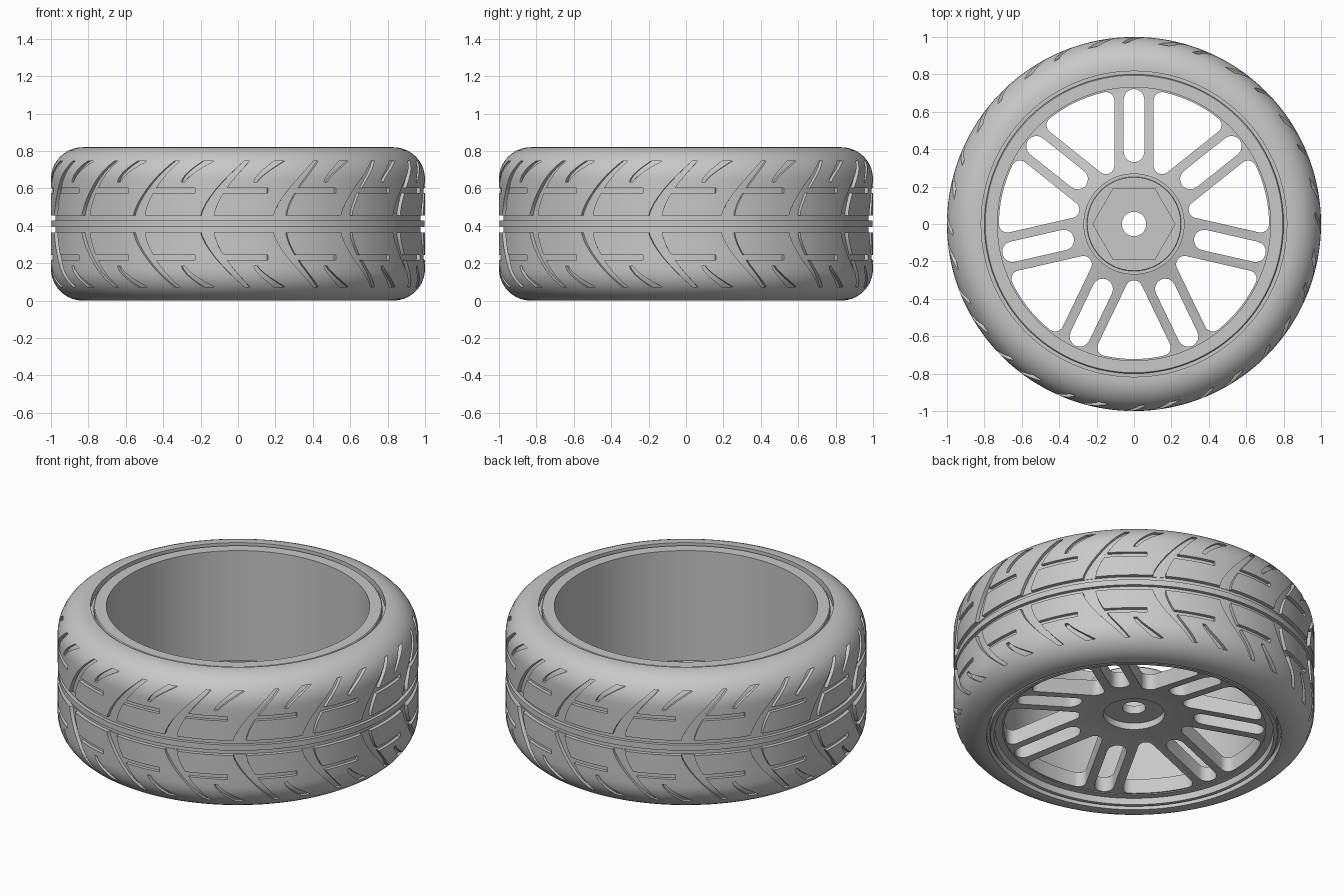
import bpy, bmesh, math
from math import pi, sin, cos, asin, sqrt

old = bpy.data.objects.get("Cube")
if old:
    bpy.data.objects.remove(old)

MID = 0.41        # height of the tyre's centre line
TREADS = 16
PAIRS = 7         # spoke pairs

grey = bpy.data.materials.new("light_grey")
grey.use_nodes = True
grey.diffuse_color = (0.58, 0.58, 0.58, 1)
grey.node_tree.nodes["Principled BSDF"].inputs["Base Color"].default_value = grey.diffuse_color


def loft(bm, loops, ring=False):
    """Skin closed loops of points; cap the ends unless they form a ring."""
    rows = [[bm.verts.new(p) for p in loop] for loop in loops]
    n = len(rows[0])
    for i in range(len(rows) if ring else len(rows) - 1):
        a, b = rows[i], rows[(i + 1) % len(rows)]
        for j in range(n):
            k = (j + 1) % n
            bm.faces.new((a[j], a[k], b[k], b[j]))
    if not ring:
        bm.faces.new(rows[0])
        bm.faces.new(rows[-1])


def finish(bm, name):
    bmesh.ops.recalc_face_normals(bm, faces=bm.faces)
    mesh = bpy.data.meshes.new(name)
    bm.to_mesh(mesh)
    bm.free()
    mesh.materials.append(grey)
    ob = bpy.data.objects.new(name, mesh)
    bpy.context.collection.objects.link(ob)
    return ob


def lathe(name, profile, segments=192):
    bm = bmesh.new()
    angles = [2 * pi * i / segments for i in range(segments)]
    loft(bm, [[(r * cos(a), r * sin(a), z) for r, z in profile] for a in angles], True)
    return finish(bm, name)


def activate(ob):
    bpy.ops.object.select_all(action='DESELECT')
    ob.select_set(True)
    bpy.context.view_layer.objects.active = ob


def cut(ob, cutter):
    cutter.hide_render = True
    mod = ob.modifiers.new("cut", 'BOOLEAN')
    mod.operation = 'DIFFERENCE'
    mod.solver = 'EXACT'
    mod.object = cutter
    activate(ob)
    bpy.ops.object.modifier_apply(modifier=mod.name)
    bpy.data.objects.remove(cutter)


def smooth(ob):
    activate(ob)
    bpy.ops.object.shade_smooth_by_angle(angle=math.radians(32))


def tyre_radius(z):
    d = max(abs(z - MID) - 0.24, 0)
    return 0.83 + sqrt(max(0.17 ** 2 - d * d, 0))


# Tyre: rounded shoulders, centre channel with a thin rib, bead seats
shoulder = [(0.83 + 0.17 * sin(t), 0.65 + 0.17 * cos(t)) for t in [pi / 2 * i / 10 for i in range(11)]]
upper = [(0.79, 0.78), (0.817, 0.78), (0.817, 0.82)] + shoulder
upper += [(1, 0.59), (1, 0.52), (1, 0.455), (0.977, 0.455), (0.977, 0.427), (0.997, 0.427)]
lower = [(r, 2 * MID - z) for r, z in reversed(upper)]
tyre = lathe("tyre", upper + lower)


# Tread grooves: swept strips that follow the tyre's surface
def groove(bm, start, side, u0, u1, v0, v1, w0, w1, rows=9, cols=7):
    loops = []
    for i in range(rows):
        t = i / (rows - 1)
        u = start + u0 + (u1 - u0) * t ** 1.5
        w = w0 + (w1 - w0) * t
        z = MID + side * (v0 + (v1 - v0) * t)
        r = tyre_radius(z)
        across = [u + w * j / (cols - 1) for j in range(cols)]
        loops.append([((r - 0.02) * cos(a), (r - 0.02) * sin(a), z) for a in across] +
                     [((r + 0.04) * cos(a), (r + 0.04) * sin(a), z) for a in reversed(across)])
    loft(bm, loops)


slants, bars = bmesh.new(), bmesh.new()
for i in range(TREADS):
    start = -pi / 2 - 0.205 + 2 * pi * i / TREADS
    for side in (1, -1):
        groove(slants, start, side, 0, 0.24, 0.03, 0.336, 0.075, 0.03)
        groove(slants, start, side, 0.29, 0.405, 0.225, 0.336, 0.02, 0.06)
        groove(bars, start, side, 0.105, 0.105, 0.165, 0.192, 0.26, 0.26, rows=2)
cut(tyre, finish(slants, "slant_cutter"))
cut(tyre, finish(bars, "bar_cutter"))
smooth(tyre)

# Rim barrel with flat lips
rim = lathe("rim_barrel", [
    (0.73, 0.812), (0.795, 0.812), (0.80, 0.807), (0.80, 0.013),
    (0.795, 0.008), (0.775, 0.008), (0.77, 0.045), (0.73, 0.045)])
smooth(rim)

# Dished spoke plate with the hub boss on its inner side
plate = lathe("spoke_plate", [
    (0.065, 0.30), (0.25, 0.30), (0.252, 0.285), (0.27, 0.285), (0.27, 0.235),
    (0.70, 0.14), (0.74, 0.14), (0.74, 0.05), (0.70, 0.05), (0.25, 0.14),
    (0.17, 0.14), (0.17, 0.18), (0.065, 0.18)])


def prism(bm, points, turn, z0, z1):
    c, s = cos(turn), sin(turn)
    loft(bm, [[(x * c - y * s, x * s + y * c, z) for x, y in points] for z in (z0, z1)])


def arc(cx, cy, r, a0, a1, n=8):
    return [(cx + r * cos(a0 + (a1 - a0) * i / n), cy + r * sin(a0 + (a1 - a0) * i / n))
            for i in range(n + 1)]


# Slot in each spoke pair and rounded window between pairs
half = pi / PAIRS
edge, fillet, outer = 0.105, 0.045, 0.722
slot = arc(0.667, 0, 0.055, -pi / 2, pi / 2) + arc(0.385, 0, 0.055, pi / 2, 3 * pi / 2)
reach = outer - fillet
ca = half - asin((edge + fillet) / reach)
n = half + pi / 2
window = arc((edge + fillet) / sin(half), 0, fillet, n, 2 * pi - n)
window += arc(reach * cos(ca), -reach * sin(ca), fillet, -n, -ca)
window += arc(0, 0, outer, -ca, ca, 12)[1:-1]
window += arc(reach * cos(ca), reach * sin(ca), fillet, ca, n)

holes = bmesh.new()
for i in range(PAIRS):
    turn = pi / 2 + 2 * half * i
    prism(holes, slot, turn, -0.1, 0.5)
    prism(holes, window, turn + half, -0.1, 0.5)
# Hexagonal drive socket in the hub
prism(holes, arc(0, 0, 0.22, 0, 5 * pi / 3, 5), 0, 0.23, 0.5)
cut(plate, finish(holes, "hole_cutter"))
smooth(plate)
